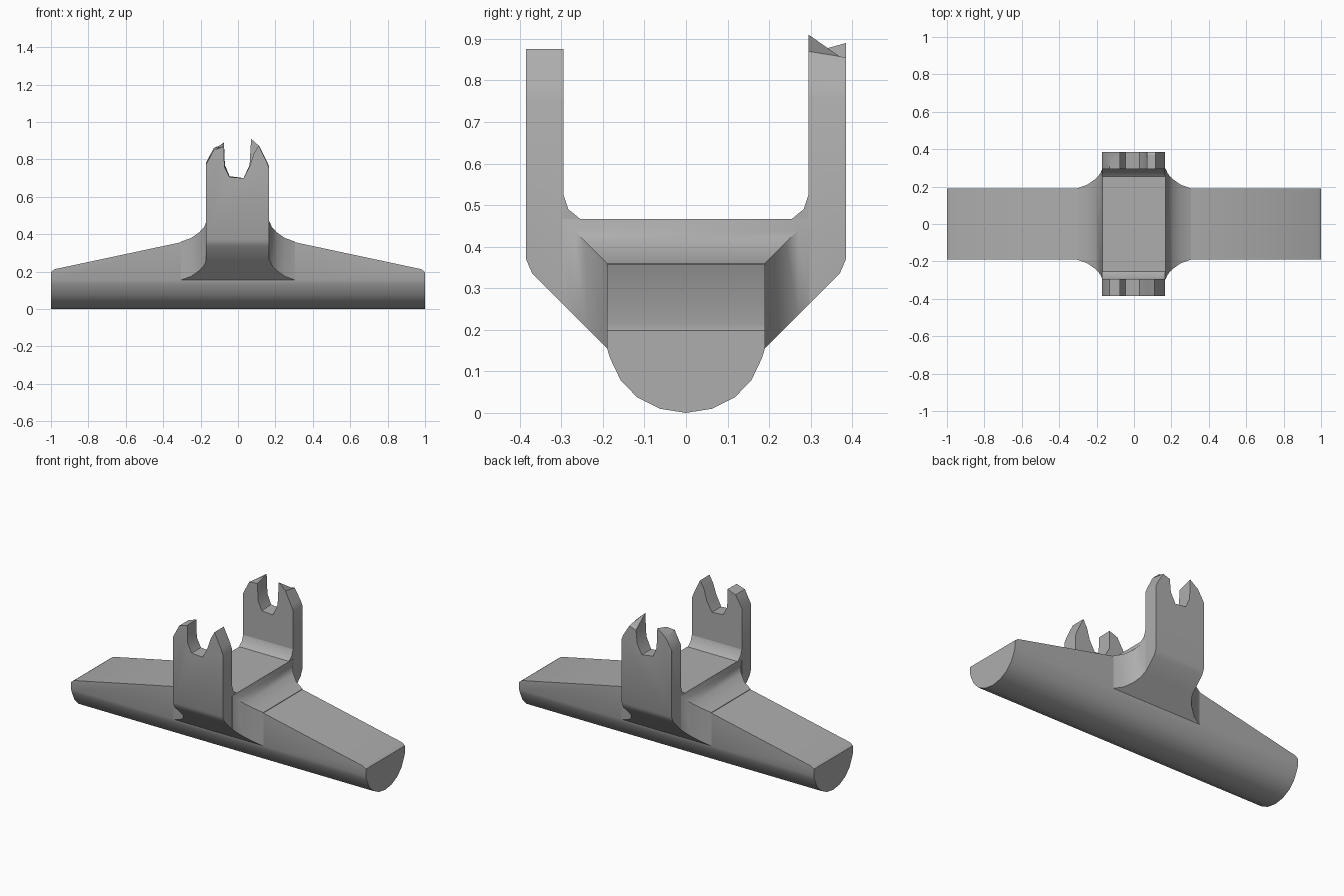
import bpy
import bmesh
from math import radians

cube = bpy.data.objects.get("Cube")
if cube:
    bpy.data.objects.remove(cube, do_unlink=True)

grey = bpy.data.materials.new("plain grey")
grey.use_nodes = True
colour = (0.42, 0.42, 0.42, 1)
grey.diffuse_color = colour
grey.node_tree.nodes["Principled BSDF"].inputs["Base Color"].default_value = colour


def loft(name, rings, angle=30):
    """Skin a list of equally long closed rings and cap both ends."""
    bm = bmesh.new()
    loops = [[bm.verts.new(p) for p in ring] for ring in rings]
    for a, b in zip(loops, loops[1:]):
        for i in range(len(a)):
            j = (i + 1) % len(a)
            bm.faces.new((a[i], a[j], b[j], b[i]))
    bm.faces.new(loops[0])
    bm.faces.new(loops[-1])
    bmesh.ops.recalc_face_normals(bm, faces=bm.faces)
    mesh = bpy.data.meshes.new(name)
    bm.to_mesh(mesh)
    bm.free()
    mesh.materials.append(grey)
    obj = bpy.data.objects.new(name, mesh)
    bpy.context.collection.objects.link(obj)
    bpy.ops.object.select_all(action='DESELECT')
    obj.select_set(True)
    bpy.context.view_layer.objects.active = obj
    bpy.ops.object.shade_smooth_by_angle(angle=radians(angle))
    return obj


# Long base: rounded underside, top falling away to both ends
half_round = [(0.19, 0.155), (0.182, 0.13), (0.157, 0.078), (0.117, 0.037), (0.063, 0.01)]
under = half_round + [(0, 0)] + [(-y, z) for y, z in reversed(half_round)]
stations = [(-1, 0.198), (-0.98, 0.213), (-0.29, 0.36),
            (0.29, 0.36), (0.98, 0.213), (1, 0.198)]
loft("base", [[(x, y, z) for y, z in [(0.19, top)] + under + [(-0.19, top)]]
              for x, top in stations])


# Central hub flaring into the base with a cove on the top and sides
def hub_ring(x, d):
    half = [(0.19, 0.155), (0.19 + d, 0.155 + d), (0.19 + d, 0.36 + d)]
    return [(x, y, z) for y, z in half + [(-y, z) for y, z in reversed(half)]]


cove = [(0.305, 0), (0.25, 0.02), (0.207, 0.05), (0.18, 0.08), (0.169, 0.107)]
loft("hub", [hub_ring(-x, d) for x, d in cove]
     + [hub_ring(x, d) for x, d in reversed(cove)], 40)

# Upright plates with a chipped notch; each point is x, outer height, inner height
front_top = [(-0.172, 0.77, 0.78), (-0.13, 0.85, 0.85), (-0.075, 0.868, 0.87),
             (-0.073, 0.76, 0.76), (-0.045, 0.705, 0.705), (0.03, 0.7, 0.7),
             (0.065, 0.77, 0.76), (0.085, 0.83, 0.83), (0.11, 0.875, 0.875),
             (0.152, 0.79, 0.79), (0.167, 0.75, 0.75)]
back_top = [(-0.172, 0.78, 0.78), (-0.13, 0.85, 0.86), (-0.075, 0.89, 0.865),
            (-0.07, 0.77, 0.76), (-0.045, 0.71, 0.705), (0.03, 0.7, 0.7),
            (0.062, 0.76, 0.77), (0.07, 0.84, 0.91), (0.115, 0.855, 0.87),
            (0.155, 0.79, 0.79), (0.167, 0.76, 0.76)]
layers = [(0.295, 0.26, 0), (0.37, 0.335, 0.83), (0.385, 0.37, 1)]

for name, side, top in (("front", -1, front_top), ("back", 1, back_top)):
    rings = []
    for y, bottom, t in layers:
        ring = [(x, side * y, inner + (outer - inner) * t) for x, outer, inner in top]
        ring += [(0.167, side * y, bottom), (-0.172, side * y, bottom)]
        rings.append(ring)
    loft(name + "_upright", rings)

    # Fillet where the upright meets the hub
    curve = [(0.3, 0.525), (0.295, 0.525), (0.283, 0.49), (0.255, 0.467), (0.3, 0.46)]
    loft(name + "_fillet", [[(x, side * y, z) for y, z in curve]
                            for x in (-0.172, 0.167)], 50)
